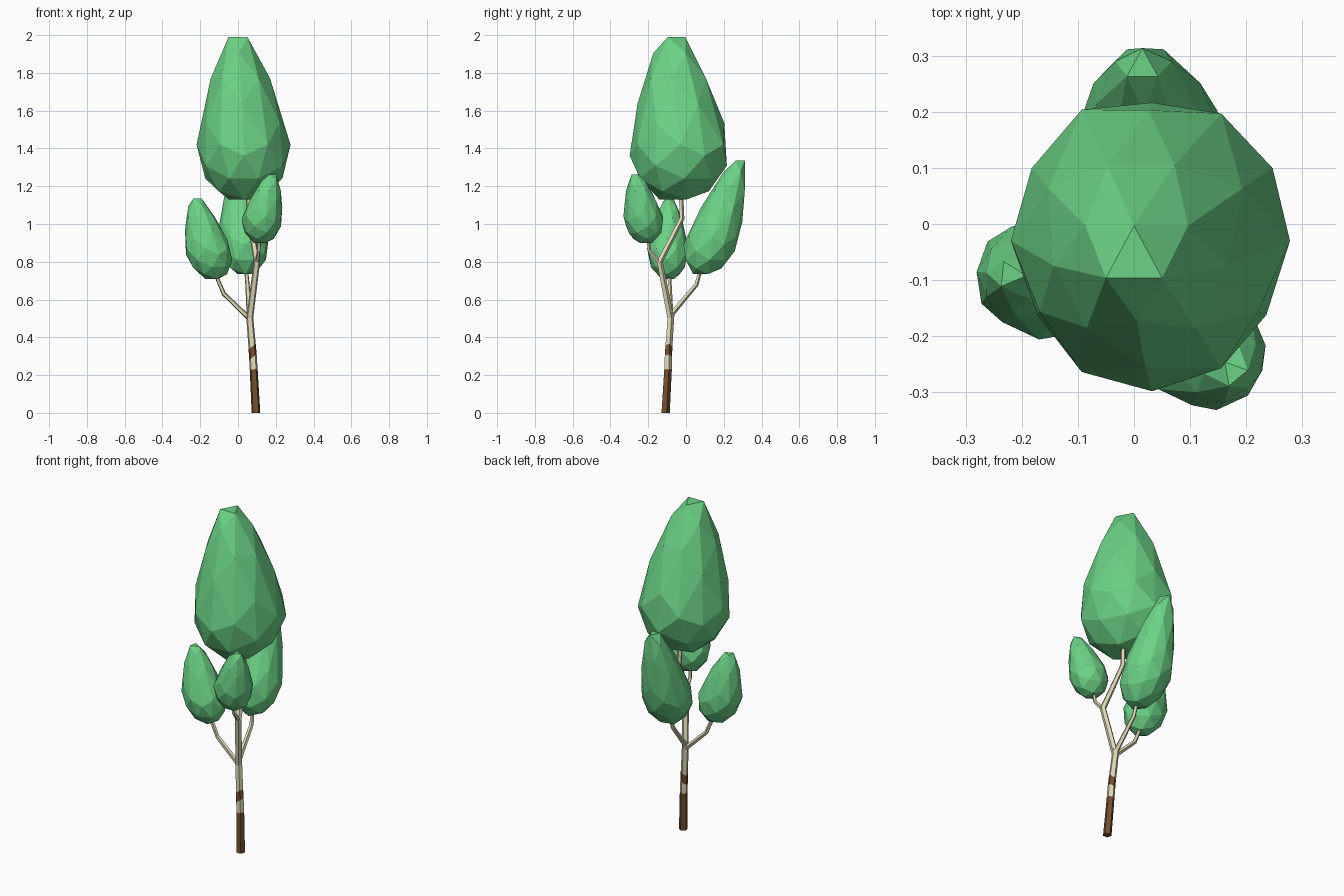
import bpy, bmesh, math
from mathutils import Vector, Matrix

if "Cube" in bpy.data.objects:
    bpy.data.objects.remove(bpy.data.objects["Cube"])


def material(name, rgb):
    m = bpy.data.materials.new(name)
    m.diffuse_color = (*rgb, 1)
    m.use_nodes = True
    m.node_tree.nodes["Principled BSDF"].inputs["Base Color"].default_value = m.diffuse_color
    return m


LEAF = material("leaf green", (0.15, 0.65, 0.24))
BARK = material("pale bark", (0.74, 0.70, 0.48))
BROWN = material("brown bark", (0.17, 0.075, 0.027))


def finish(bm, name, mats):
    bmesh.ops.recalc_face_normals(bm, faces=bm.faces)
    mesh = bpy.data.meshes.new(name)
    bm.to_mesh(mesh)
    bm.free()
    for m in mats:
        mesh.materials.append(m)
    ob = bpy.data.objects.new(name, mesh)
    bpy.context.collection.objects.link(ob)
    return ob


def limb(name, path, sides=5, brown=(), slants=()):
    """Tapered tube; path holds (x, y, z, radius) rings."""
    bm = bmesh.new()
    pts = [Vector(p[:3]) for p in path]
    rings = []
    for i, p in enumerate(pts):
        t = pts[min(i + 1, len(pts) - 1)] - pts[max(i - 1, 0)]
        if i == 0 and p.z == 0:
            t = Vector((0, 0, 1))
        q = Vector((0, 0, 1)).rotation_difference(t.normalized())
        ring = []
        for k in range(sides):
            a = 2 * math.pi * k / sides + 0.3
            off = q @ (Vector((math.cos(a), math.sin(a), 0)) * path[i][3])
            if i in slants:
                off.z += 0.7 * off.x
            ring.append(bm.verts.new(p + off))
        rings.append(ring)
    for i in range(len(rings) - 1):
        for k in range(sides):
            n = (k + 1) % sides
            f = bm.faces.new((rings[i][k], rings[i][n], rings[i + 1][n], rings[i + 1][k]))
            f.material_index = 1 if i in brown else 0
    base = bm.faces.new(rings[0])
    base.material_index = 1 if 0 in brown else 0
    bm.faces.new(rings[-1])
    return finish(bm, name, [BARK, BROWN])


def crown(name, centre, rx, ry, bottom, top, tip, low, yaw=0):
    """Faceted egg: icosphere with a face on top, tapered and leaned to its tip."""
    bm = bmesh.new()
    bmesh.ops.create_icosphere(bm, subdivisions=2, radius=1)
    bm.normal_update()
    face = max(bm.faces, key=lambda f: f.calc_area() + 0.001 * f.normal.z)
    q = face.normal.rotation_difference(Vector((0, 0, 1)))
    v = q @ face.verts[0].co
    turn = math.pi / 2 - math.atan2(v.y, v.x) + math.radians(yaw)
    bm.transform(Matrix.Rotation(turn, 4, 'Z') @ q.to_matrix().to_4x4())
    c, peak = Vector(centre), max(v.co.z for v in bm.verts)
    for v in bm.verts:
        h = v.co.z / peak
        up = h > 0
        taper = 1 - 0.34 * h if up else 1.03
        end = tip if up else low
        a = abs(h)
        v.co = Vector((c.x + v.co.x * rx * taper + (end[0] - c.x) * a,
                       c.y + v.co.y * ry * taper + (end[1] - c.y) * a,
                       c.z + h * (top - c.z if up else c.z - bottom)))
    return finish(bm, name, [LEAF])


# Trunk with banded bark
limb("trunk", [(0.095, -0.11, 0, 0.024), (0.083, -0.097, 0.23, 0.022),
               (0.079, -0.095, 0.295, 0.021), (0.075, -0.092, 0.35, 0.02),
               (0.06, -0.08, 0.53, 0.019)], brown=(0, 2), slants=(2, 3))

# Branches
limb("main_branch", [(0.062, -0.082, 0.50, 0.019), (0.10, -0.14, 0.80, 0.018),
                     (0.06, -0.022, 1.03, 0.014), (0.05, -0.03, 1.22, 0.012)])
limb("left_branch", [(0.06, -0.08, 0.50, 0.014), (-0.075, -0.085, 0.63, 0.012),
                     (-0.13, -0.09, 0.76, 0.01)])
limb("back_branch", [(0.06, -0.08, 0.52, 0.015), (0.05, 0.055, 0.68, 0.012),
                     (0.04, 0.085, 0.79, 0.01)])
limb("front_twig", [(0.10, -0.135, 0.79, 0.012), (0.11, -0.195, 0.86, 0.01),
                    (0.115, -0.205, 0.95, 0.009)])

# Leaf crowns
crown("top_crown", (0.033, -0.03, 1.42), 0.245, 0.262, 1.13, 1.99,
      (0.0, -0.065), (0.03, -0.045))
crown("left_crown", (-0.158, -0.095, 0.87), 0.122, 0.108, 0.71, 1.135,
      (-0.22, -0.09), (-0.13, -0.095), 25)
crown("back_crown", (0.028, 0.14, 0.93), 0.135, 0.142, 0.735, 1.335,
      (0.015, 0.28), (0.04, 0.09), 0)
crown("front_crown", (0.128, -0.225, 1.04), 0.107, 0.105, 0.90, 1.262,
      (0.178, -0.265), (0.122, -0.215), 40)
